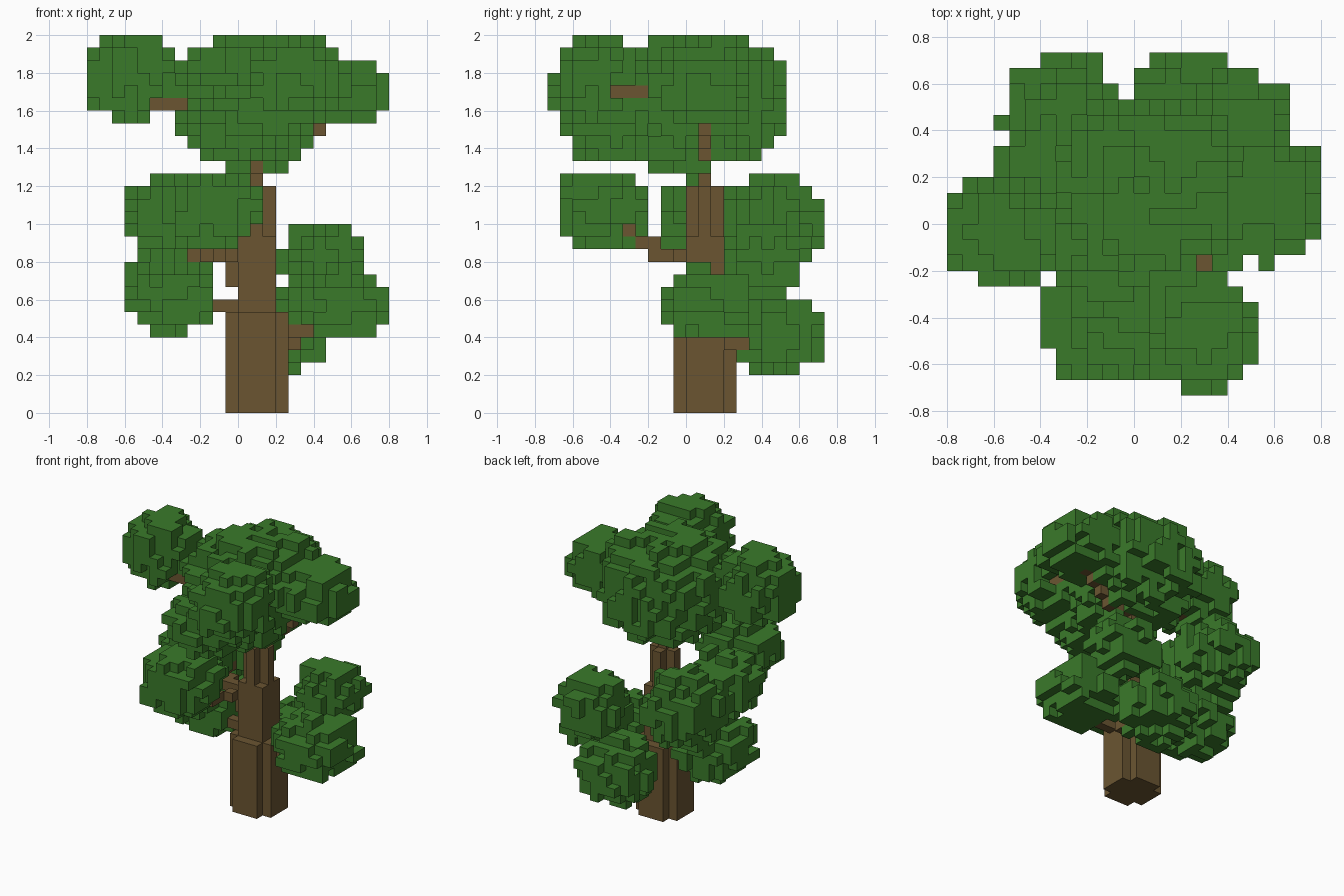
import bpy, bmesh, random
from mathutils import Vector

random.seed(7)
U = 2 / 30                                   # edge of one cube
NX, NY, NZ = 24, 22, 30                      # cubes along each axis
ORIGIN = Vector((-NX * U / 2, -NY * U / 2, 0))
AXES = [Vector(a) for a in ((1, 0, 0), (0, 1, 0), (0, 0, 1))]

cube = bpy.data.objects.get("Cube")
if cube:
    bpy.data.objects.remove(cube)


def material(name, rgb):
    m = bpy.data.materials.new(name)
    m.use_nodes = True
    m.diffuse_color = (*rgb, 1)
    m.node_tree.nodes["Principled BSDF"].inputs["Base Color"].default_value = (*rgb, 1)
    return m


GREEN = material("leaf green", (0.042, 0.195, 0.023))
BROWN = material("bark brown", (0.145, 0.091, 0.031))


def cell(p):
    """Grid cell that holds a point."""
    return tuple(int((p[a] - ORIGIN[a]) // U) for a in range(3))


def centre(c):
    return ORIGIN + (Vector(c) + Vector((0.5, 0.5, 0.5))) * U


def neighbours(c):
    return [tuple(c[a] + s * (a == b) for a in range(3)) for b in range(3) for s in (-1, 1)]


def clump(mid, radii):
    """Rounded mass of cubes with a ragged skin."""
    cells = set()
    for i in range(NX):
        for j in range(NY):
            for k in range(NZ):
                d = centre((i, j, k)) - Vector(mid)
                size = sum(abs(d[a] / radii[a]) ** 2.1 for a in range(3))
                if size < random.uniform(0.64, 1.26):
                    cells.add((i, j, k))
    return {c for c in cells if sum(n in cells for n in neighbours(c)) > 1}


def branch(points):
    """Line of cubes through the points."""
    cells = set()
    for a, b in zip(points, points[1:]):
        a, b = Vector(a), Vector(b)
        cells |= {cell(a.lerp(b, t / 40)) for t in range(41)}
    return cells


def column(half, z0, z1, cut):
    """Upright trunk section, with its corner cubes cut away if wanted."""
    mid = cell((0.1, 0.1, 0))
    return {(mid[0] + i, mid[1] + j, k)
            for i in range(-half, half + 1) for j in range(-half, half + 1)
            for k in range(z0, z1)
            if not (cut and abs(i) == half and abs(j) == half)}


def build(name, cells, mat, solid):
    """Mesh of the cube sides that are open to the air."""
    bm = bmesh.new()
    for c in sorted(cells):
        for b in range(3):
            for s in (-1, 1):
                if tuple(c[a] + s * (a == b) for a in range(3)) in solid:
                    continue
                n, u, v = AXES[b] * s, AXES[(b + 1) % 3] * s, AXES[(b + 2) % 3]
                mid = centre(c) + n * U / 2
                corners = [mid + (u * p + v * q) * U / 2
                           for p, q in ((-1, -1), (1, -1), (1, 1), (-1, 1))]
                bm.faces.new([bm.verts.new(w) for w in corners])
    bmesh.ops.remove_doubles(bm, verts=bm.verts, dist=U / 50)
    mesh = bpy.data.meshes.new(name)
    bm.to_mesh(mesh)
    bm.free()
    mesh.materials.append(mat)
    bpy.context.collection.objects.link(bpy.data.objects.new(name, mesh))


# Trunk, thinner in steps, running up into the crown
wood = {
    "trunk": column(2, 0, 8, True) | column(1, 8, 14, False)
    | column(1, 14, 18, True) | column(0, 18, 24, False),
    "crown_branch_right": branch([(0.1, 0.1, 1.5), (-0.23, -0.1, 1.63), (-0.37, -0.1, 1.63), (-0.5, 0, 1.7)]),
    "crown_branch_left": branch([(0.1, 0.1, 1.37), (0.3, 0.1, 1.37), (0.43, 0.1, 1.5), (0.55, 0.1, 1.65)]),
    "crown_branch_front": branch([(0.1, 0.03, 1.37), (0.1, -0.03, 1.3), (0.1, -0.17, 1.3),
                                  (0.17, -0.23, 1.5), (0.3, -0.17, 1.7), (0.37, -0.3, 1.7), (0.37, -0.37, 1.7)]),
    "middle_branch_front": branch([(0.03, 0.03, 0.83), (-0.1, -0.1, 0.83), (-0.13, -0.23, 0.9), (-0.13, -0.3, 0.97)]),
    "middle_branch_right": branch([(0.03, 0.1, 0.7), (-0.03, 0.1, 0.7), (-0.03, 0.1, 0.83),
                                   (-0.23, 0.15, 0.83), (-0.3, 0.3, 0.97)]),
    "lower_branch_right": branch([(0, 0.1, 0.57), (-0.3, 0.1, 0.57)]),
    "lower_branch_left": branch([(0.23, 0.1, 0.43), (0.37, 0.1, 0.43), (0.5, 0.1, 0.6)]),
    "lower_branch_back": branch([(0.17, 0.17, 0.37), (0.3, 0.23, 0.37), (0.3, 0.4, 0.45)]),
}

# Leaf clumps: centre and radii
masses = {
    "crown_leaves": ((0.09, 0.09, 1.67), (0.44, 0.45, 0.36)),
    "crown_leaves_low": ((0.08, -0.1, 1.4), (0.27, 0.2, 0.12)),
    "crown_leaves_right": ((-0.57, -0.03, 1.77), (0.25, 0.25, 0.24)),
    "crown_leaves_left": ((0.54, 0.1, 1.7), (0.28, 0.26, 0.19)),
    "crown_leaves_front": ((0.29, -0.46, 1.76), (0.24, 0.28, 0.25)),
    "crown_leaves_under": ((0.04, -0.36, 1.53), (0.26, 0.28, 0.21)),
    "middle_leaves_front": ((-0.14, -0.43, 1.08), (0.26, 0.26, 0.22)),
    "middle_leaves_back": ((-0.32, 0.45, 1.0), (0.26, 0.28, 0.26)),
    "middle_leaves_right": ((-0.37, 0.09, 1.05), (0.23, 0.25, 0.2)),
    "lower_leaves_right": ((-0.36, 0.19, 0.64), (0.25, 0.27, 0.21)),
    "lower_leaves_left": ((0.54, 0.12, 0.57), (0.28, 0.27, 0.2)),
    "upper_leaves_left": ((0.45, 0.43, 0.82), (0.23, 0.22, 0.2)),
    "lower_leaves_back": ((0.22, 0.49, 0.42), (0.26, 0.26, 0.21)),
}
leaves = {name: clump(*spec) for name, spec in masses.items()}

# Openings in the leaves that leave the branches bare
openings = [
    ((0.3, -0.17, 1.77), (0.3, -0.17, 1.97)),
    ((0.43, -0.3, 1.7), (0.57, -0.3, 1.7)),
    ((0.43, -0.37, 1.7), (0.57, -0.37, 1.7)),
    ((-0.37, -0.17, 1.63), (-0.37, -0.3, 1.63)),
    ((-0.3, -0.17, 1.63), (-0.3, -0.3, 1.63)),
    ((0.43, 0.03, 1.5), (0.43, -0.3, 1.5)),
    ((0.37, 0.03, 0.43), (0.37, -0.1, 0.43)),
    ((-0.07, -0.3, 0.97), (0.1, -0.3, 0.97)),
    ((-0.07, -0.23, 0.9), (0.1, -0.23, 0.9)),
]
bare = set().union(*(branch(line) for line in openings))
leaves = {name: cells - bare for name, cells in leaves.items()}

# Every cube belongs to one part only; the trunk comes first
solid = set().union(*wood.values(), *leaves.values())
taken = set()
for parts, mat in ((wood, BROWN), (leaves, GREEN)):
    for name, cells in parts.items():
        build(name, cells - taken, mat, solid)
        taken |= cells
